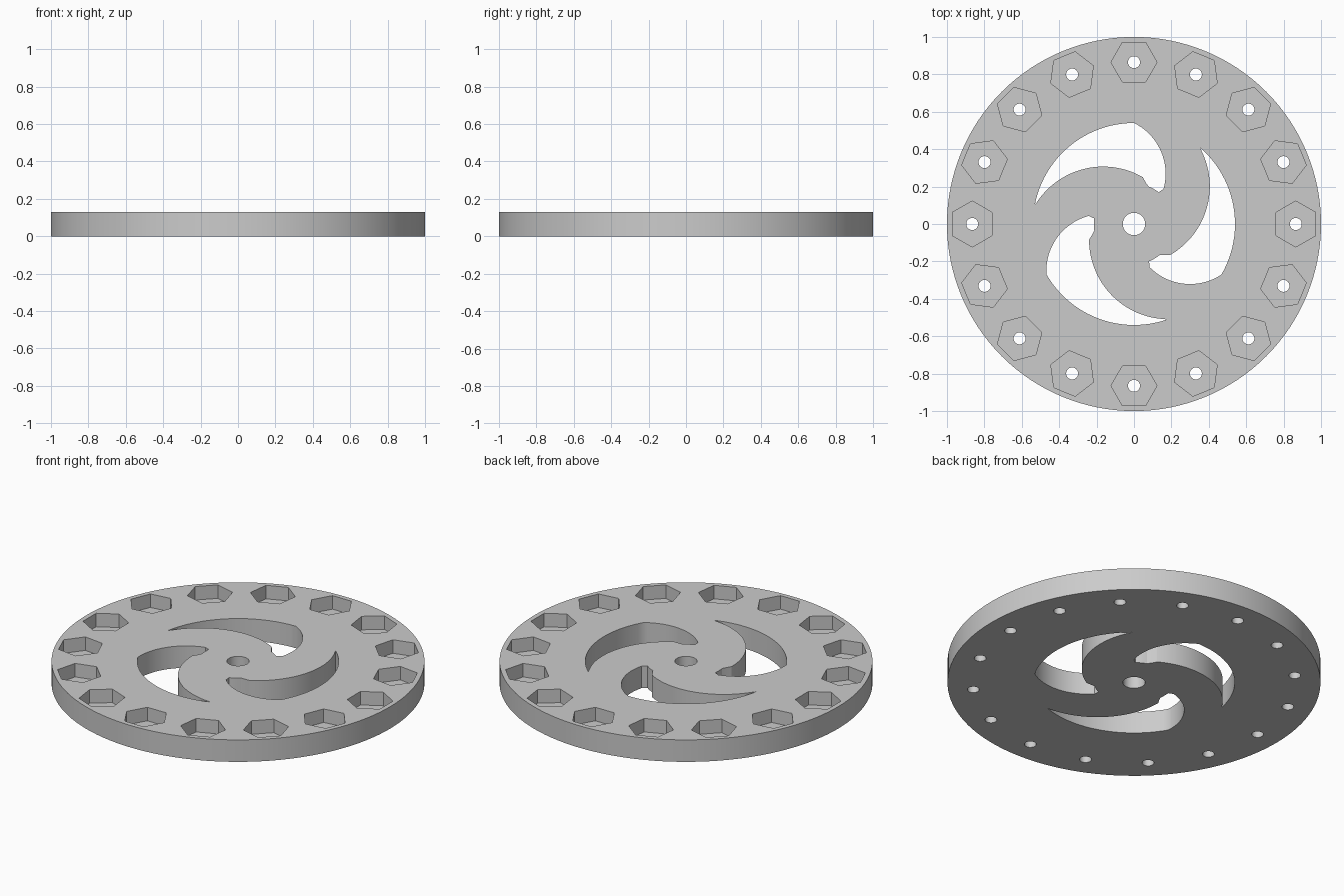
import bpy, bmesh
from math import pi, cos, sin, atan2, hypot, radians

old = bpy.data.objects.get("Cube")
if old:
    bpy.data.objects.remove(old, do_unlink=True)

THICK = 0.13
FLOOR = 0.05        # bottom of the nut pockets
POCKET_RING = 0.865
COUNT = 16


def arc(cx, cy, r, a0, a1, n):
    return [(cx + r * cos(a0 + (a1 - a0) * i / n),
             cy + r * sin(a0 + (a1 - a0) * i / n)) for i in range(n + 1)]


def ring(cx, cy, r, n, turn=0.0):
    return arc(cx, cy, r, turn, turn + 2 * pi, n)[:-1]


def rotated(points, a):
    return [(x * cos(a) - y * sin(a), x * sin(a) + y * cos(a)) for x, y in points]


def prisms(name, outlines, z0, z1):
    """Object made of upright prisms, one for each outline."""
    bm = bmesh.new()
    for pts in outlines:
        face = bm.faces.new([bm.verts.new((x, y, z0)) for x, y in pts])
        top = bmesh.ops.extrude_face_region(bm, geom=[face])["geom"]
        verts = [v for v in top if isinstance(v, bmesh.types.BMVert)]
        bmesh.ops.translate(bm, verts=verts, vec=(0, 0, z1 - z0))
    bmesh.ops.recalc_face_normals(bm, faces=bm.faces)
    mesh = bpy.data.meshes.new(name)
    bm.to_mesh(mesh)
    bm.free()
    obj = bpy.data.objects.new(name, mesh)
    bpy.context.collection.objects.link(obj)
    return obj


def cut(target, cutter):
    cutter.hide_render = True
    mod = target.modifiers.new("cut", "BOOLEAN")
    mod.operation = "DIFFERENCE"
    mod.solver = "EXACT"
    mod.object = cutter
    bpy.context.view_layer.objects.active = target
    bpy.ops.object.modifier_apply(modifier=mod.name)
    bpy.data.objects.remove(cutter, do_unlink=True)


def angle_from(cx, cy, x, y):
    return atan2(y - cy, x - cx)


# Curved slot: outer rim, long spoke edge, hub edge, short spoke edge
tip = radians(169)
long_c = (-0.165, -0.118)
short_c = (-0.135, 0.268)
tip_pt = (0.54 * cos(tip), 0.54 * sin(tip))
slot = arc(0, 0, 0.54, pi / 2, tip, 24)
slot += arc(*long_c, 0.425, angle_from(*long_c, *tip_pt), radians(60), 32)[1:]
slot += [(0.062, 0.223)]
slot += arc(0, 0, 0.215, radians(69), radians(52), 5)
slot += arc(*short_c, 0.304, angle_from(*short_c, 0.137, 0.172),
            angle_from(*short_c, 0, 0.54), 20)[1:-1]

# Main disc
disc = prisms("wheel_disc", [ring(0, 0, 1, 128)], 0, THICK)

# Hexagonal nut pockets in the top
turns = [2 * pi * i / COUNT for i in range(COUNT)]
centres = [(POCKET_RING * cos(a), POCKET_RING * sin(a), a) for a in turns]
cut(disc, prisms("pocket_cutter",
                 [ring(x, y, 0.123, 6, a + pi / 2) for x, y, a in centres],
                 FLOOR, THICK + 0.1))

# Through cuts: bolt holes, axle hole and three slots
through = [ring(x, y, 0.032, 24) for x, y, a in centres]
through.append(ring(0, 0, 0.06, 40))
through += [rotated(slot, 2 * pi * k / 3) for k in range(3)]
cut(disc, prisms("through_cutter", through, -0.1, THICK + 0.1))

# Plain grey material
grey = bpy.data.materials.new("plain_grey")
grey.use_nodes = True
colour = (0.6, 0.6, 0.6, 1)
grey.diffuse_color = colour
grey.node_tree.nodes["Principled BSDF"].inputs["Base Color"].default_value = colour
disc.data.materials.clear()
disc.data.materials.append(grey)
for p in disc.data.polygons:
    p.material_index = 0

# Smooth round walls, keep rims sharp
bpy.ops.object.select_all(action="DESELECT")
disc.select_set(True)
bpy.context.view_layer.objects.active = disc
bpy.ops.object.shade_smooth_by_angle(angle=radians(30))
